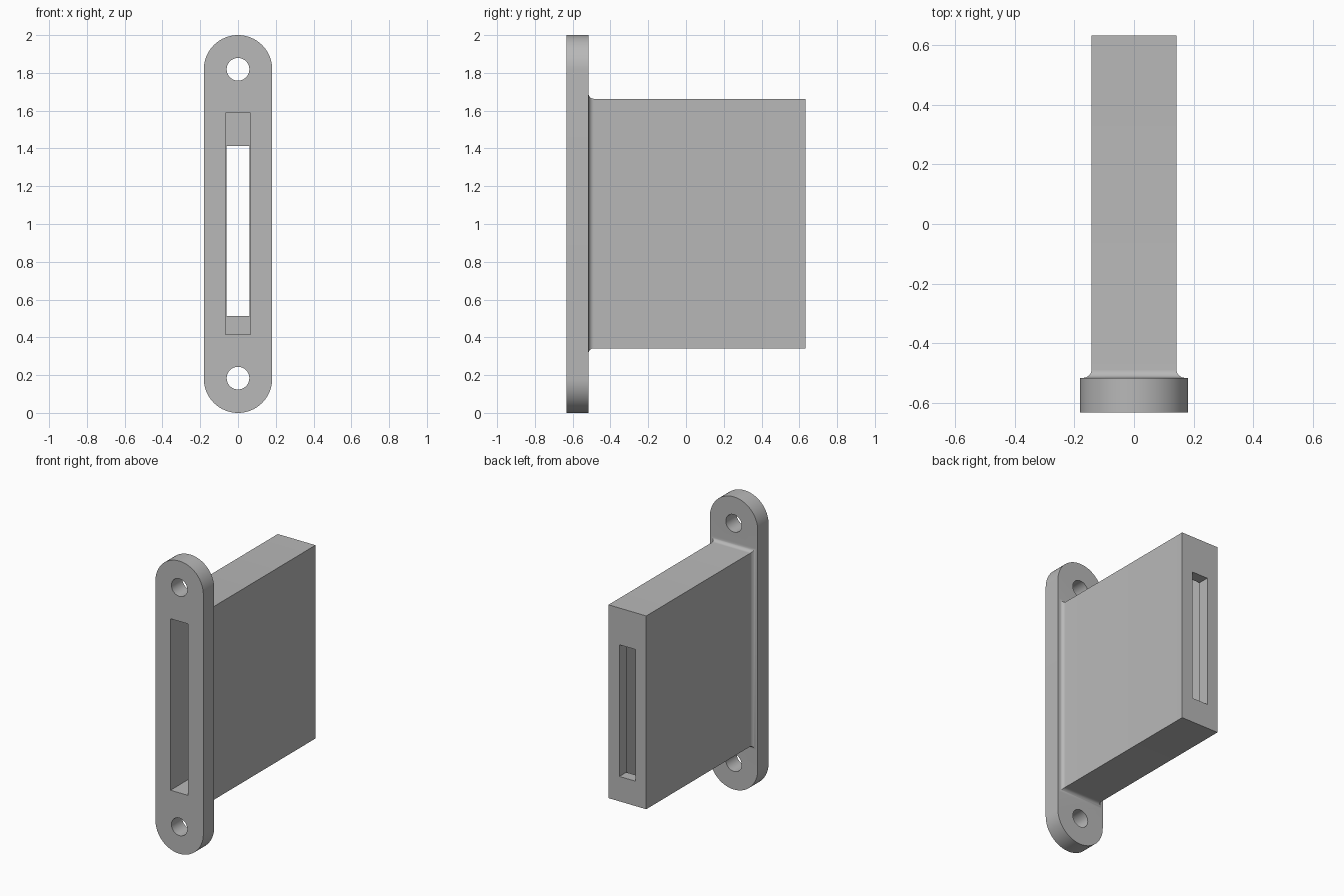
import bpy, bmesh
from math import pi, sin, cos

cube = bpy.data.objects.get("Cube")
if cube:
    bpy.data.objects.remove(cube, do_unlink=True)

FRONT, PLATE_BACK, BACK = -0.633, -0.516, 0.633
HALF_W, BODY_HALF_W = 0.181, 0.1425
BODY_LOW, BODY_HIGH = 0.342, 1.663
FILLET = 0.028

grey = bpy.data.materials.new("plain grey")
grey.use_nodes = True
colour = (0.48, 0.48, 0.48, 1)
grey.diffuse_color = colour
grey.node_tree.nodes["Principled BSDF"].inputs["Base Color"].default_value = colour


def loft(name, rings):
    """Closed solid through a list of (y, [(x, z), ...]) rings."""
    bm = bmesh.new()
    loops = [[bm.verts.new((x, y, z)) for x, z in pts] for y, pts in rings]
    n = len(loops[0])
    for a, b in zip(loops, loops[1:]):
        for i in range(n):
            j = (i + 1) % n
            bm.faces.new((a[i], a[j], b[j], b[i]))
    bm.faces.new(loops[0])
    bm.faces.new(loops[-1])
    bmesh.ops.recalc_face_normals(bm, faces=bm.faces)
    mesh = bpy.data.meshes.new(name)
    bm.to_mesh(mesh)
    bm.free()
    mesh.materials.append(grey)
    obj = bpy.data.objects.new(name, mesh)
    bpy.context.collection.objects.link(obj)
    return obj


def rect(half_w, low, high):
    return [(-half_w, low), (half_w, low), (half_w, high), (-half_w, high)]


def arc(cz, r, start, end, steps):
    angles = [start + (end - start) * i / steps for i in range(steps + 1)]
    return [(r * cos(a), cz + r * sin(a)) for a in angles]


def boolean(target, tool, operation):
    mod = target.modifiers.new(tool.name, 'BOOLEAN')
    mod.operation, mod.solver, mod.object = operation, 'EXACT', tool
    bpy.context.view_layer.objects.active = target
    bpy.ops.object.modifier_apply(modifier=mod.name)
    bpy.data.objects.remove(tool, do_unlink=True)


# Round-ended mounting plate
outline = arc(2 - HALF_W, HALF_W, 0, pi, 32) + arc(HALF_W, HALF_W, pi, 2 * pi, 32)
housing = loft("slotted_housing", [(FRONT, outline), (PLATE_BACK, outline)])

# Box body with a concave fillet where it meets the plate
rings = [(PLATE_BACK - 0.04, rect(BODY_HALF_W + FILLET, BODY_LOW - FILLET, BODY_HIGH + FILLET))]
for i in range(9):
    a = i / 8 * pi / 2
    out = FILLET * (1 - sin(a))
    y = PLATE_BACK + FILLET * (1 - cos(a))
    rings.append((y, rect(BODY_HALF_W + out, BODY_LOW - out, BODY_HIGH + out)))
rings.append((BACK, rect(BODY_HALF_W, BODY_LOW, BODY_HIGH)))
boolean(housing, loft("body", rings), 'UNION')

# Deep front slot, then the smaller opening through the back wall
cavity = rect(0.067, 0.416, 1.588)
boolean(housing, loft("cavity_cutter", [(FRONT - 0.1, cavity), (BACK - 0.075, cavity)]), 'DIFFERENCE')
opening = rect(0.06, 0.512, 1.412)
boolean(housing, loft("opening_cutter", [(0.3, opening), (BACK + 0.1, opening)]), 'DIFFERENCE')

# Screw holes
for z in (HALF_W + 0.003, 2 - HALF_W):
    circle = arc(z, 0.06, 0, 2 * pi, 40)[:-1]
    boolean(housing, loft("hole_cutter", [(FRONT - 0.1, circle), (PLATE_BACK + 0.1, circle)]), 'DIFFERENCE')

bpy.ops.object.select_all(action='DESELECT')
housing.select_set(True)
bpy.context.view_layer.objects.active = housing
bpy.ops.object.shade_smooth_by_angle(angle=pi / 6)
